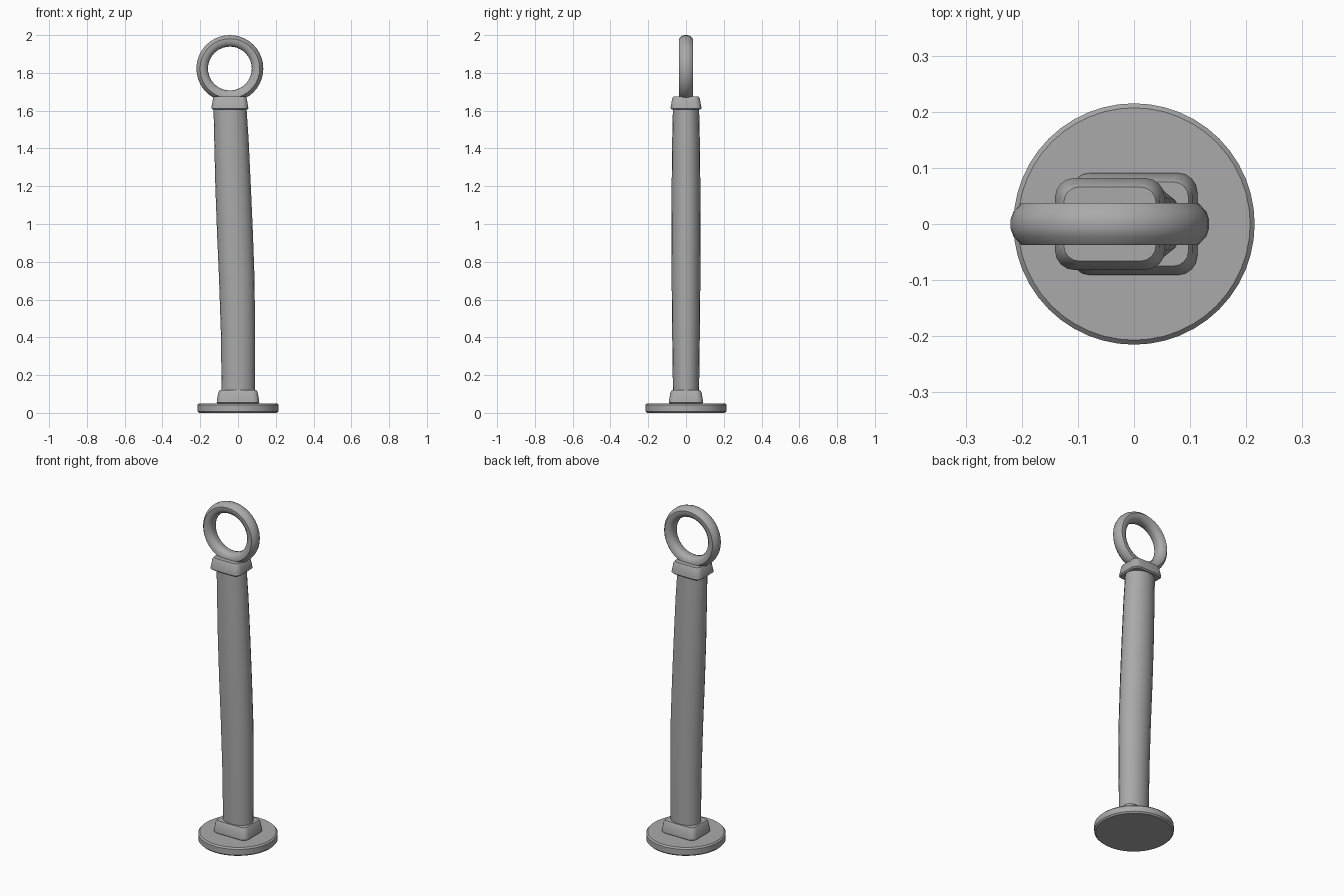
import bpy, bmesh
from math import sin, cos, pi, radians

cube = bpy.data.objects.get("Cube")
if cube:
    bpy.data.objects.remove(cube, do_unlink=True)

# Plain grey metal
GREY = (0.4, 0.4, 0.4, 1)
metal = bpy.data.materials.new("grey_metal")
metal.use_nodes = True
metal.diffuse_color = GREY
metal.node_tree.nodes["Principled BSDF"].inputs["Base Color"].default_value = GREY


def loft(name, rings, closed=False, angle=35):
    """Skin a list of equal-length point loops; cap the ends unless closed."""
    bm = bmesh.new()
    loops = [[bm.verts.new(p) for p in ring] for ring in rings]
    n = len(loops[0])
    pairs = list(zip(loops, loops[1:]))
    if closed:
        pairs.append((loops[-1], loops[0]))
    else:
        bm.faces.new(loops[0])
        bm.faces.new(loops[-1])
    for a, b in pairs:
        for i in range(n):
            j = (i + 1) % n
            bm.faces.new((a[i], a[j], b[j], b[i]))
    bmesh.ops.recalc_face_normals(bm, faces=bm.faces)
    mesh = bpy.data.meshes.new(name)
    bm.to_mesh(mesh)
    bm.free()
    mesh.materials.append(metal)
    obj = bpy.data.objects.new(name, mesh)
    bpy.context.collection.objects.link(obj)
    bpy.ops.object.select_all(action='DESELECT')
    obj.select_set(True)
    bpy.context.view_layer.objects.active = obj
    bpy.ops.object.shade_smooth_by_angle(angle=radians(angle))
    return obj


def oval(cx, rx, ry, z, n):
    return [(cx + rx * cos(2 * pi * i / n), ry * sin(2 * pi * i / n), z) for i in range(n)]


def rounded_rect(cx, hx, hy, r, z, steps=4):
    pts = []
    for q, (sx, sy) in enumerate([(1, 1), (-1, 1), (-1, -1), (1, -1)]):
        for k in range(steps + 1):
            a = (q + k / steps) * pi / 2
            pts.append((cx + sx * (hx - r) + r * cos(a), sy * (hy - r) + r * sin(a), z))
    return pts


def collar(name, cx, hx, hy, z0, z1):
    # (inset, height) steps: chamfered foot, tapered wall, softened top edge
    h = z1 - z0
    steps = [(0.008, 0), (0, 0.1), (0.002, 0.3), (0.009, 0.85), (0.016, 1)]
    loft(name, [rounded_rect(cx, hx - d, hy - d, 0.035 - d / 2, z0 + t * h)
                for d, t in steps])


# Round end disc with softened rims
loft("base_disc", [oval(0, r, r, z, 48) for r, z in
                   [(0.207, 0), (0.215, 0.008), (0.215, 0.042), (0.207, 0.05)]])

# Collars at both ends of the grip
collar("lower_collar", 0, 0.113, 0.091, 0.048, 0.12)
collar("upper_collar", -0.043, 0.098, 0.082, 1.605, 1.675)

# Gently bent oval grip: height, centre, half width, half depth
SECTIONS = [(0.1, 0.001, 0.088, 0.069), (0.4, 0, 0.09, 0.073), (0.7, -0.006, 0.094, 0.076),
            (0.95, -0.016, 0.095, 0.077), (1.2, -0.026, 0.094, 0.076),
            (1.45, -0.035, 0.091, 0.073), (1.63, -0.043, 0.087, 0.069)]
loft("grip", [oval(cx, rx, ry, z, 20) for z, cx, rx, ry in SECTIONS])

# Ring pommel: bevelled section revolved around the front-back axis
half = [(0.177, 0.008), (0.172, 0.022), (0.158, 0.037), (0.138, 0.037), (0.119, 0.022), (0.116, 0.008)]
section = half + [(r, -y) for r, y in reversed(half)]
SEG = 40
loft("ring", [[(-0.043 + r * cos(2 * pi * s / SEG), y, 1.823 + r * sin(2 * pi * s / SEG))
               for r, y in section] for s in range(SEG)], closed=True, angle=40)
